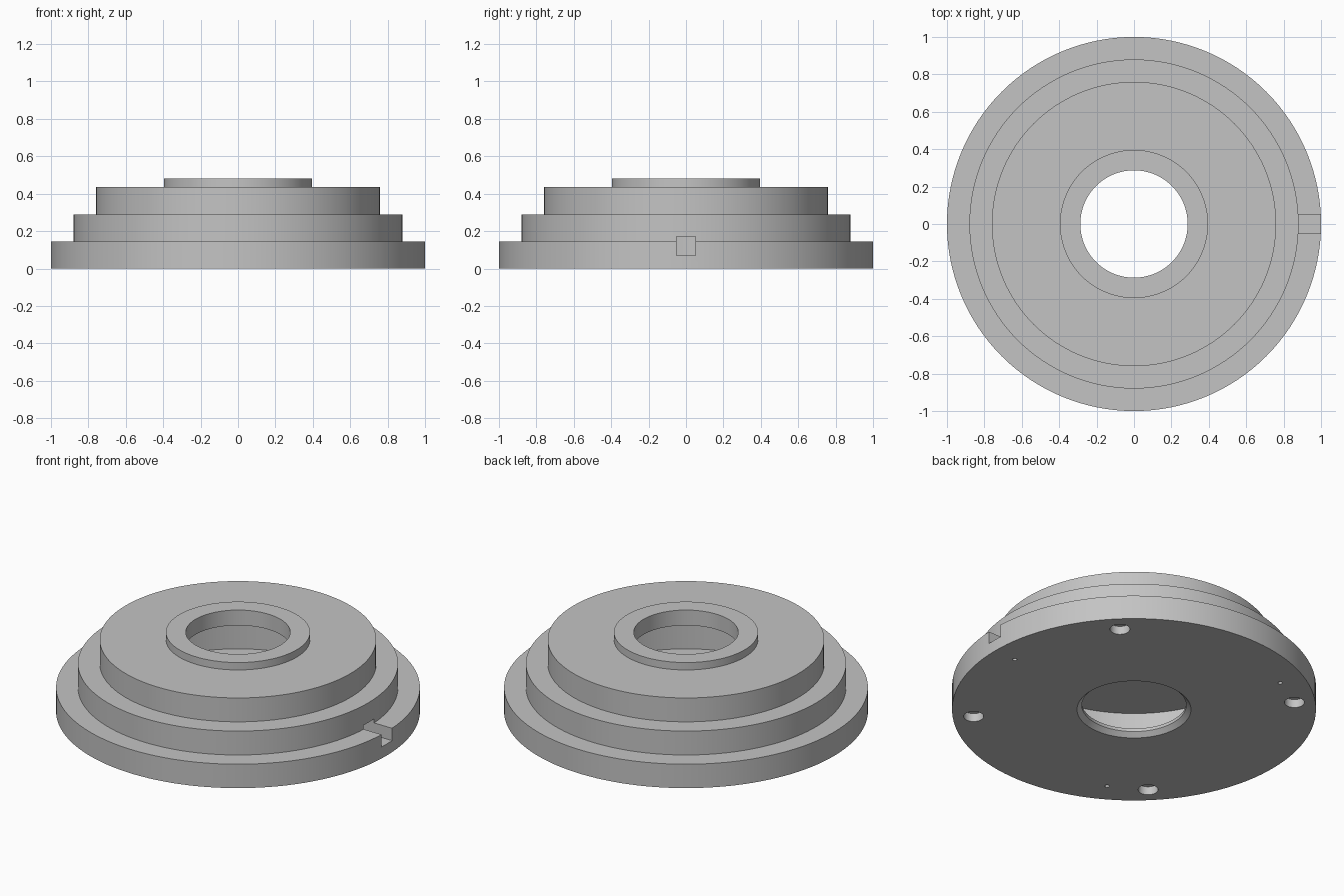
import bpy, bmesh
from math import radians, cos, sin, pi
from mathutils import Matrix, Vector

cube = bpy.data.objects.get("Cube")
if cube:
    bpy.data.objects.remove(cube, do_unlink=True)

# Single grey material
grey = bpy.data.materials.new("plain grey")
grey.use_nodes = True
colour = (0.55, 0.55, 0.55, 1)
grey.diffuse_color = colour
grey.node_tree.nodes["Principled BSDF"].inputs["Base Color"].default_value = colour


def make_object(name, bm):
    bmesh.ops.recalc_face_normals(bm, faces=bm.faces)
    mesh = bpy.data.meshes.new(name)
    bm.to_mesh(mesh)
    bm.free()
    mesh.materials.append(grey)
    obj = bpy.data.objects.new(name, mesh)
    bpy.context.collection.objects.link(obj)
    return obj


def lathe(name, profile, steps=128):
    bm = bmesh.new()
    verts = [bm.verts.new((r, 0, z)) for r, z in profile]
    edges = [bm.edges.new((a, b)) for a, b in zip(verts, verts[1:] + verts[:1])]
    bmesh.ops.spin(bm, geom=verts + edges, cent=(0, 0, 0), axis=(0, 0, 1),
                   angle=2 * pi, steps=steps, use_merge=True)
    bmesh.ops.remove_doubles(bm, verts=bm.verts, dist=1e-5)
    return make_object(name, bm)


def add_blind_holes(bm, count, start, ring, radius, depth, sides):
    for i in range(count):
        a = radians(start) + 2 * pi * i / count
        place = Matrix.Translation((ring * cos(a), ring * sin(a), 0))
        bmesh.ops.create_cone(bm, cap_ends=True, segments=sides, radius1=radius,
                              radius2=radius, depth=2 * depth, matrix=place)


def cut(target, bm):
    cutter = make_object("cutter", bm)
    cutter.hide_render = True
    mod = target.modifiers.new("cut", "BOOLEAN")
    mod.operation = "DIFFERENCE"
    mod.solver = "EXACT"
    mod.object = cutter
    bpy.context.view_layer.objects.active = target
    bpy.ops.object.modifier_apply(modifier=mod.name)
    bpy.data.objects.remove(cutter, do_unlink=True)


# Stepped hollow housing with a collar, bore and chamfered bottom opening
BORE, CAVITY = 0.287, 0.715
housing = lathe("stepped_housing", [
    (0.313, 0), (1, 0), (1, 0.145),
    (0.88, 0.145), (0.88, 0.29),
    (0.76, 0.29), (0.76, 0.435),
    (0.396, 0.435), (0.396, 0.48), (BORE, 0.48),
    (BORE, 0.387), (CAVITY, 0.387), (CAVITY, 0.045),
    (BORE, 0.045), (BORE, 0.026)])

# Four large and three small blind holes in the base
bm = bmesh.new()
add_blind_holes(bm, 4, 45, 0.885, 0.055, 0.05, 32)
add_blind_holes(bm, 3, 0, 0.855, 0.013, 0.05, 12)
cut(housing, bm)

# Square slot through the side wall
bm = bmesh.new()
bmesh.ops.create_cube(bm, size=1, matrix=Matrix.LocRotScale(
    Vector((0.87, 0, 0.12)), None, Vector((0.4, 0.1, 0.1))))
cut(housing, bm)

# Smooth round walls with sharp rims
bpy.ops.object.select_all(action="DESELECT")
housing.select_set(True)
bpy.context.view_layer.objects.active = housing
bpy.ops.object.shade_smooth_by_angle(angle=radians(30))
